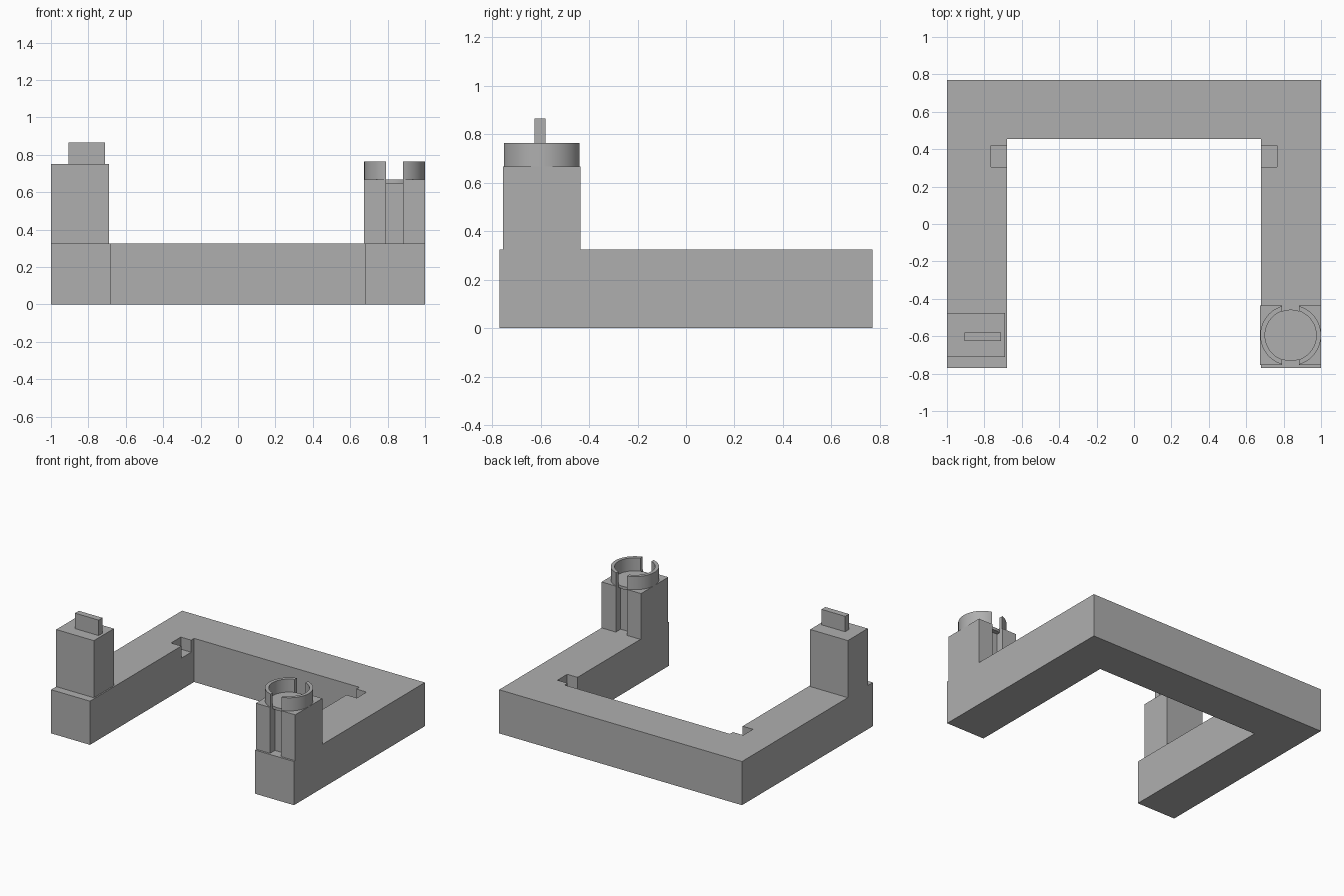
import bpy
import bmesh
from math import asin, pi, cos, sin

cube = bpy.data.objects.get("Cube")
if cube:
    bpy.data.objects.remove(cube, do_unlink=True)

grey = bpy.data.materials.new("plain grey")
grey.use_nodes = True
GREY = (0.43, 0.43, 0.43, 1)
grey.diffuse_color = GREY
grey.node_tree.nodes["Principled BSDF"].inputs["Base Color"].default_value = GREY


def prism(name, outline, z0, z1):
    """Extrude a flat outline upwards from z0 to z1."""
    bm = bmesh.new()
    face = bm.faces.new([bm.verts.new((x, y, z0)) for x, y in outline])
    new = bmesh.ops.extrude_face_region(bm, geom=[face])["geom"]
    top = [v for v in new if isinstance(v, bmesh.types.BMVert)]
    bmesh.ops.translate(bm, verts=top, vec=(0, 0, z1 - z0))
    bmesh.ops.recalc_face_normals(bm, faces=bm.faces)
    mesh = bpy.data.meshes.new(name)
    bm.to_mesh(mesh)
    bm.free()
    mesh.materials.append(grey)
    obj = bpy.data.objects.new(name, mesh)
    bpy.context.collection.objects.link(obj)
    return obj


def box(name, x0, x1, y0, y1, z0, z1):
    return prism(name, [(x0, y0), (x1, y0), (x1, y1), (x0, y1)], z0, z1)


def activate(obj):
    bpy.ops.object.select_all(action="DESELECT")
    obj.select_set(True)
    bpy.context.view_layer.objects.active = obj


def arc(radius, a0, a1, steps):
    return [(CX + radius * cos(a0 + (a1 - a0) * i / steps),
             CY + radius * sin(a0 + (a1 - a0) * i / steps))
            for i in range(steps + 1)]


# U-shaped base, with a square notch in each arm near the back corners
BASE_TOP = 0.325
INNER = 0.68
half = [(INNER, 0.455), (INNER, -0.77), (1, -0.77), (1, 0.77)]
base = prism("base_frame", half + [(-x, y) for x, y in reversed(half)], 0, BASE_TOP)
for side in (-1, 1):
    xs = sorted((side * 0.6, side * 0.765))
    cutter = box("notch_cutter", *xs, 0.305, 0.42, 0.235, 0.5)
    cutter.hide_render = True
    cut = base.modifiers.new("notch", "BOOLEAN")
    cut.operation = "DIFFERENCE"
    cut.solver = "EXACT"
    cut.object = cutter
    activate(base)
    bpy.ops.object.modifier_apply(modifier=cut.name)
    bpy.data.objects.remove(cutter, do_unlink=True)

# Post with an upright tab
box("tab_post", -1, -0.69, -0.71, -0.475, BASE_TOP, 0.75)
box("tab", -0.905, -0.71, -0.625, -0.58, 0.75, 0.865)

# Post with a groove down its front and back
CX, CY = 0.8375, -0.595
POST_TOP = 0.667
HALF_X, HALF_Y = 0.1625, 0.16
GAP, GROOVE_Y = 0.045, 0.103
edge = [(-HALF_X, -HALF_Y), (-GAP, -HALF_Y), (-GAP, -GROOVE_Y),
        (GAP, -GROOVE_Y), (GAP, -HALF_Y), (HALF_X, -HALF_Y)]
outline = edge + [(-x, -y) for x, y in edge]
prism("socket_post", [(CX + x, CY + y) for x, y in outline], BASE_TOP, POST_TOP)

# Thin round socket floor, and the two half rings standing around it
R_OUT, R_IN = 0.1625, 0.137
floor = prism("socket_floor", arc(R_IN, 0, 2 * pi, 64)[:-1], POST_TOP - 0.02, POST_TOP + 0.001)
rounded = [floor]
a_out = pi / 2 - asin(GAP / R_OUT)
a_in = pi / 2 - asin(GAP / R_IN)
for name, turn in (("socket_ring_left", 0), ("socket_ring_right", pi)):
    shape = (arc(R_OUT, turn - a_out, turn + a_out, 32)
             + arc(R_IN, turn + a_in, turn - a_in, 32))
    rounded.append(prism(name, shape, POST_TOP, 0.765))
for obj in rounded:
    activate(obj)
    bpy.ops.object.shade_smooth_by_angle()
